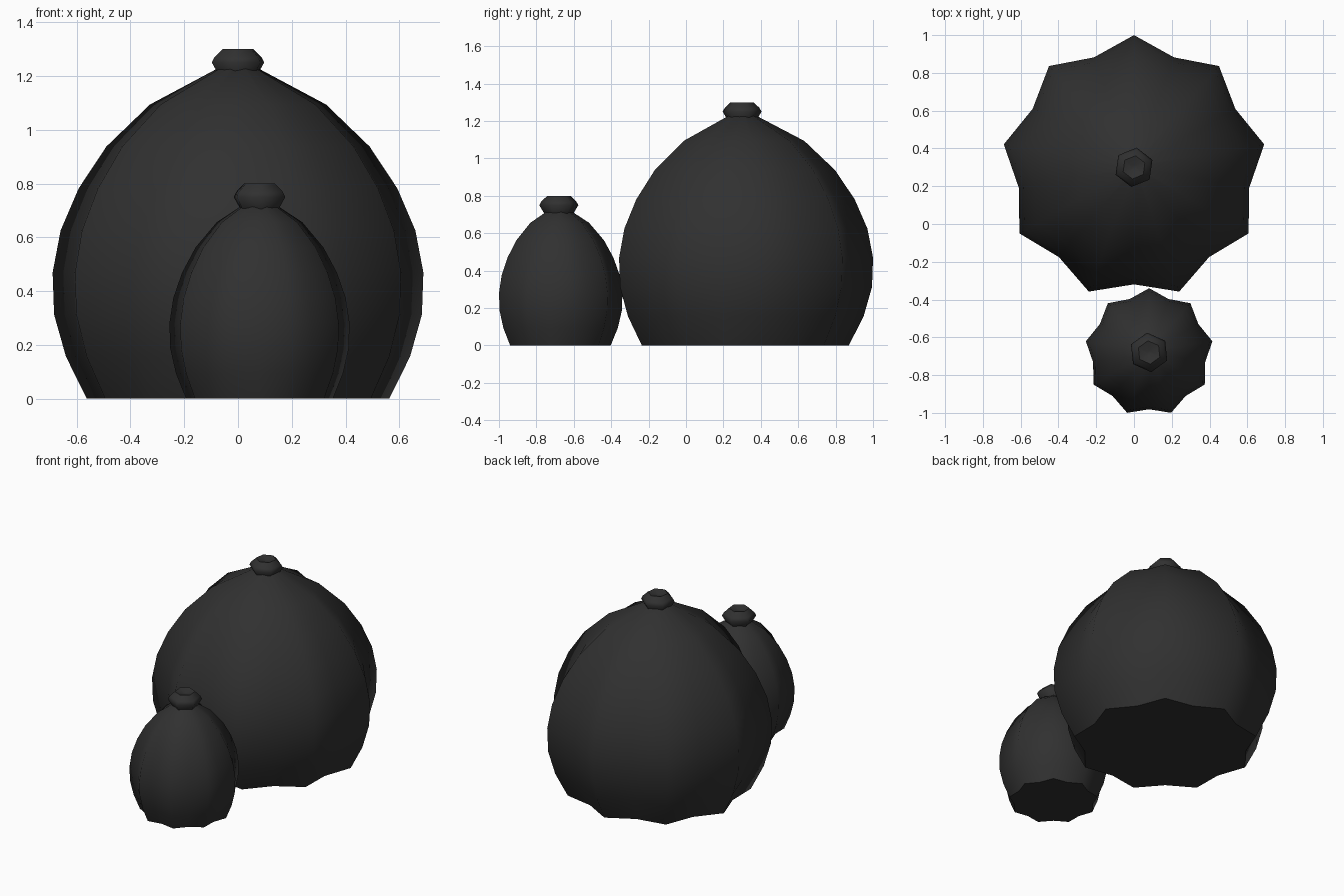
import bpy, bmesh
from math import pi, cos, sin, radians

if "Cube" in bpy.data.objects:
    bpy.data.objects.remove(bpy.data.objects["Cube"])

charcoal = bpy.data.materials.new("charcoal")
charcoal.diffuse_color = (0.03, 0.03, 0.03, 1)
charcoal.use_nodes = True
charcoal.node_tree.nodes["Principled BSDF"].inputs["Base Color"].default_value = charcoal.diffuse_color


def lathe(name, profile, count, start, loc, valley=None):
    """Rings of (radius, z); with valley, ribs alternate with shallower grooves."""
    steps = count * 2 if valley else count
    bm = bmesh.new()
    rings = []
    for r, z in profile:
        ring = []
        for i in range(steps):
            a = start + 2 * pi * i / steps
            k = r * (valley if valley and i % 2 else 1)
            ring.append(bm.verts.new((k * cos(a), k * sin(a), z)))
        rings.append(ring)
    for lo, hi in zip(rings, rings[1:]):
        for i in range(steps):
            j = (i + 1) % steps
            bm.faces.new((lo[i], lo[j], hi[j], hi[i]))
    bm.faces.new(rings[0][::-1])
    bm.faces.new(rings[-1])
    mesh = bpy.data.meshes.new(name)
    bm.to_mesh(mesh)
    bm.free()
    mesh.materials.append(charcoal)
    ob = bpy.data.objects.new(name, mesh)
    bpy.context.collection.objects.link(ob)
    ob.location = loc
    bpy.ops.object.select_all(action='DESELECT')
    ob.select_set(True)
    bpy.context.view_layer.objects.active = ob
    bpy.ops.object.shade_smooth_by_angle(angle=radians(60))
    return ob


# Ribbed sack profile as fractions of the widest radius, over eight equal height steps
widths = [0.815, 0.928, 0.992, 1.0, 0.957, 0.86, 0.71, 0.475, 0.05]
# Knob profile around its own centre, with a slight dimple on top
knob = [(0.075, -0.05), (0.105, 0), (0.094, 0.02), (0.062, 0.05), (0.012, 0.035)]

for label, x, y, radius, height, turn in (("large", 0, 0.3, 0.7, 1.25, 82),
                                          ("small", 0.08, -0.68, 0.34, 0.75, 96)):
    profile = [(w * radius, height * i / 8) for i, w in enumerate(widths)]
    lathe(label + "_sack", profile, 9, pi / 2, (x, y, 0), valley=0.885)
    lathe(label + "_knob", knob, 6, radians(turn), (x, y, height))
